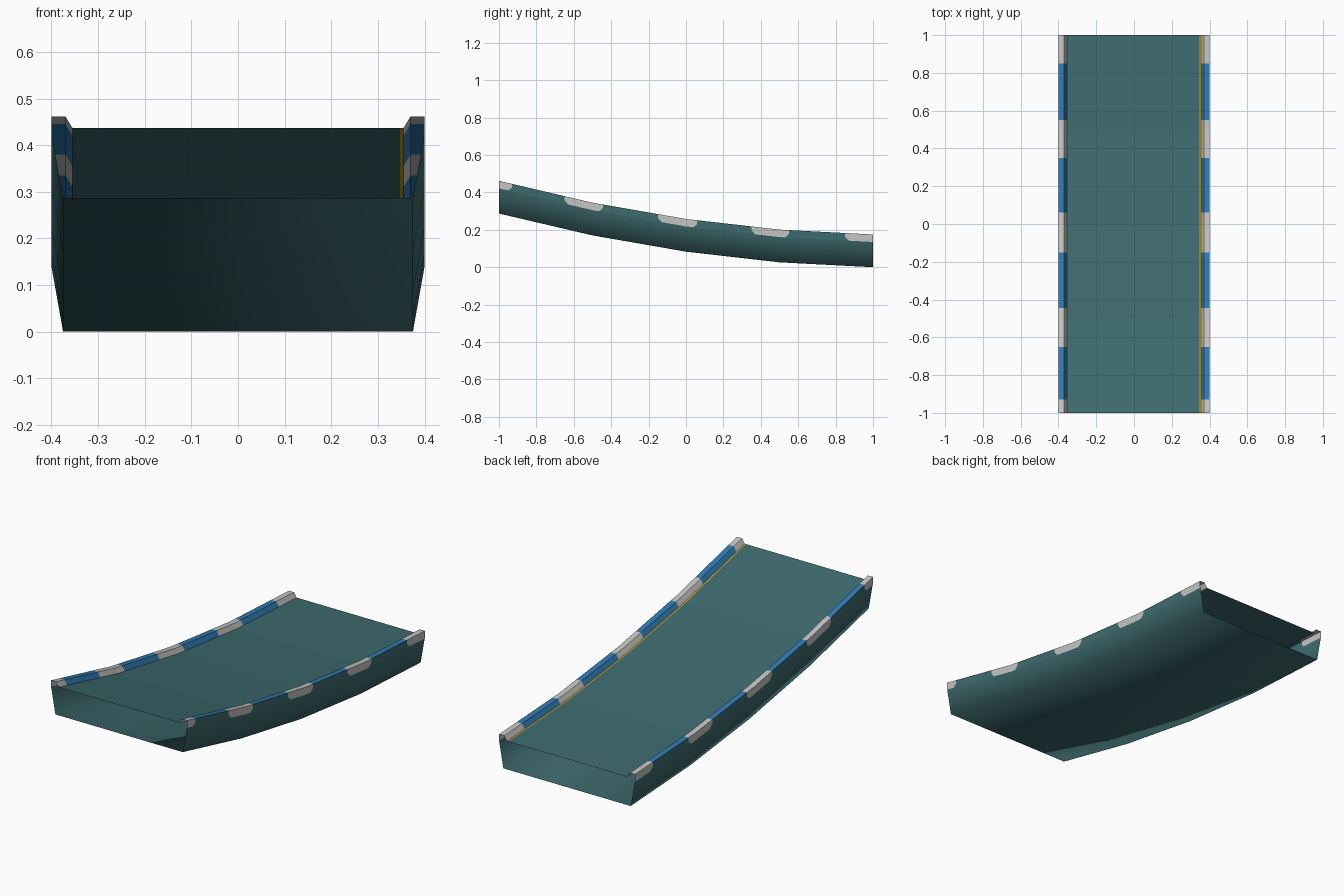
import bpy

if "Cube" in bpy.data.objects:
    bpy.data.objects.remove(bpy.data.objects["Cube"])

def material(name, rgb):
    m = bpy.data.materials.new(name)
    m.diffuse_color = (*rgb, 1)
    m.use_nodes = True
    m.node_tree.nodes["Principled BSDF"].inputs["Base Color"].default_value = m.diffuse_color
    return m

TEAL = material("teal", (0.048, 0.147, 0.159))
WHITE = material("light grey", (0.56, 0.56, 0.55))
BLUE = material("blue", (0.03, 0.20, 0.45))
YELLOW = material("yellow", (0.60, 0.36, 0.01))

# Height of the underside along the sagging path, straight between knots
KNOTS = [(-1, 0.287), (-0.5, 0.170), (0, 0.083), (0.5, 0.026), (1, 0.0)]
# Stretches of the kerb painted light grey; the rest is blue
PATCHES = [(-1, -0.93), (-0.65, -0.445), (-0.15, 0.06), (0.35, 0.55), (0.85, 1)]

def base(y):
    for (y0, z0), (y1, z1) in zip(KNOTS, KNOTS[1:]):
        if y <= y1:
            return z0 + (z1 - z0) * (y - y0) / (y1 - y0)
    return 0.0

def painted(y):
    return any(a < y < b for a, b in PATCHES)

KNOT_Y = [k[0] for k in KNOTS]
ENDS = {a: 0.02 for a, b in PATCHES if a > -1}
ENDS.update({b: -0.02 for a, b in PATCHES if b < 1})
STATIONS = sorted(set(KNOT_Y) | set(ENDS))

def sweep(name, rows, stations, mats, pick, smooth, bevel_row=None):
    """Sweep an open (x, z) section along the path; pick(row, y) gives the colour."""
    verts, faces, ids = [], [], []
    n = len(rows)
    for y in stations:
        for r, (x, z) in enumerate(rows):
            yy = y + (ENDS.get(y, 0) if r == bevel_row else 0)
            verts.append((x, yy, base(yy) + z))
    for s in range(len(stations) - 1):
        mid = (stations[s] + stations[s + 1]) / 2
        for r in range(n - 1):
            a = s * n + r
            faces.append((a, a + 1, a + n + 1, a + n))
            ids.append(pick(r, mid))
    me = bpy.data.meshes.new(name)
    me.from_pydata(verts, [], faces)
    for m in mats:
        me.materials.append(m)
    for p, i in zip(me.polygons, ids):
        p.material_index = i
        p.use_smooth = smooth
    ob = bpy.data.objects.new(name, me)
    bpy.context.collection.objects.link(ob)
    return ob

# Open-ended hull: sloping sides and underside, softly shaded
sweep("hull", [(-0.4, 0.14), (-0.375, 0), (0.375, 0), (0.4, 0.14)][::-1],
      KNOT_Y, [TEAL], lambda r, y: 0, True)

# Walking surface with a thin yellow line along the right edge
sweep("deck", [(-0.355, 0.15), (0.347, 0.15), (0.355, 0.15)],
      KNOT_Y, [TEAL, YELLOW], lambda r, y: int(r == 1), False)

# Kerbs: outer face (teal or grey), flat top and inner slope (blue or grey)
def kerb_colour(r, y):
    if painted(y):
        return 1
    return 0 if r < 2 else 2

RIGHT = [(0.4, 0.135), (0.4, 0.155), (0.4, 0.175), (0.37, 0.175), (0.355, 0.15)]
for side, sx in (("right", 1), ("left", -1)):
    ob = sweep(side + "_kerb", [(sx * x, z) for x, z in RIGHT], STATIONS,
               [TEAL, WHITE, BLUE], kerb_colour, False, bevel_row=0)
    if sx > 0:
        ob.data.flip_normals()

# Make every surface face outward
for ob in bpy.data.objects:
    me = ob.data
    if ob.name == "hull":
        wrong = any(p.normal.z > 0.5 for p in me.polygons)
    else:
        wrong = any(p.normal.z < -0.5 for p in me.polygons)
    if wrong:
        me.flip_normals()
